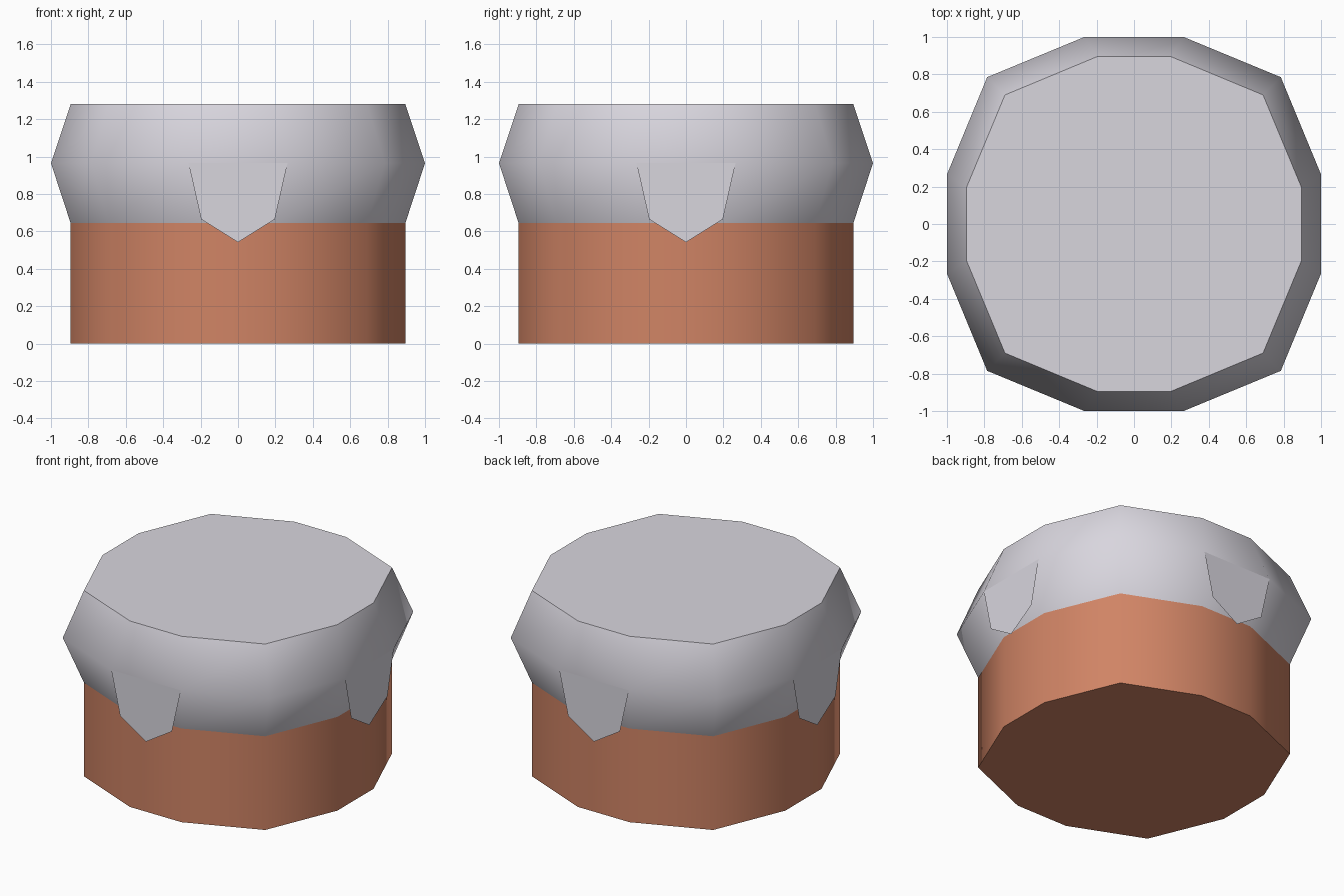
import bpy
import math

if "Cube" in bpy.data.objects:
    bpy.data.objects.remove(bpy.data.objects["Cube"])


def material(name, rgb):
    m = bpy.data.materials.new(name)
    m.diffuse_color = (*rgb, 1)
    m.use_nodes = True
    m.node_tree.nodes["Principled BSDF"].inputs["Base Color"].default_value = m.diffuse_color
    return m


ICING = material("pale icing", (0.69, 0.67, 0.73))
SPONGE = material("orange brown sponge", (0.63, 0.23, 0.13))


def ring(side, half, corner, z):
    """Twelve-sided rounded square: a flat on each side plus one corner point."""
    pts = []
    for q in range(4):
        c, s = round(math.cos(q * math.pi / 2)), round(math.sin(q * math.pi / 2))
        for x, y in ((-half, -side), (half, -side), (corner, -corner)):
            pts.append((x * c - y * s, x * s + y * c, z))
    return pts


def build(name, verts, faces, mat, smooth=True):
    me = bpy.data.meshes.new(name)
    me.from_pydata(verts, [], faces)
    me.materials.append(mat)
    ob = bpy.data.objects.new(name, me)
    bpy.context.collection.objects.link(ob)
    if smooth:
        bpy.ops.object.select_all(action='DESELECT')
        ob.select_set(True)
        bpy.context.view_layer.objects.active = ob
        bpy.ops.object.shade_smooth_by_angle(angle=math.radians(60))
    return ob


def loft(name, rings, mat, cap_bottom=False, cap_top=False):
    n = 12
    verts = [p for r in rings for p in r]
    faces = [(k * n + i, k * n + (i + 1) % n, (k + 1) * n + (i + 1) % n, (k + 1) * n + i)
             for k in range(len(rings) - 1) for i in range(n)]
    if cap_bottom:
        faces.append(tuple(reversed(range(n))))
    if cap_top:
        faces.append(tuple(range(len(verts) - n, len(verts))))
    return build(name, verts, faces, mat)


INNER = (0.895, 0.197, 0.69)
OUTER = (1.0, 0.265, 0.785)

# Sponge base
loft("sponge_base", [ring(*INNER, 0), ring(*INNER, 0.645)], SPONGE, cap_bottom=True)

# Bulging icing layer with flat top
loft("icing", [ring(*INNER, 0.645), ring(*OUTER, 0.965), ring(*INNER, 1.28)], ICING, cap_top=True)

# One flat hanging icing drip in the middle of each side
DRIP = [(-0.265, 0.965), (-0.197, 0.665), (0, 0.542), (0.197, 0.665), (0.265, 0.965)]
for q, side in enumerate(("front", "right", "back", "left")):
    drip = build("icing_drip_" + side, [(x, -1.0, z) for x, z in DRIP],
                 [(0, 1, 2, 3, 4)], ICING, smooth=False)
    drip.rotation_euler.z = q * math.pi / 2
